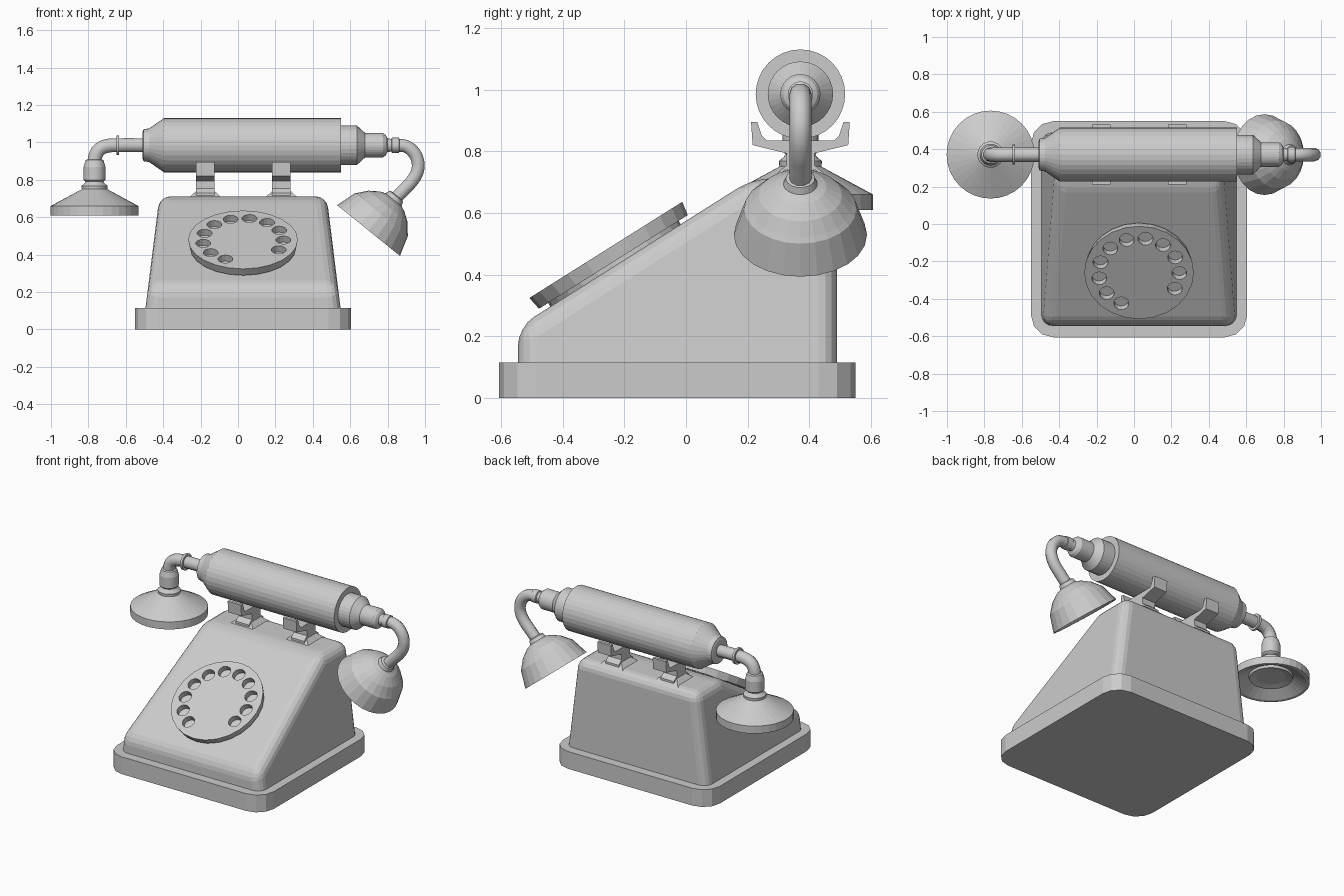
import bpy, bmesh
from math import pi, sin, cos, atan, radians
from mathutils import Vector, Matrix

if "Cube" in bpy.data.objects:
    bpy.data.objects.remove(bpy.data.objects["Cube"])

CX = 0.027                         # centre line of base and body
AY, AZ = 0.371, 0.985              # handset axis
TILT = atan(0.629)                 # slope of the body front


def finish(name, bm, matrix=None):
    bmesh.ops.recalc_face_normals(bm, faces=bm.faces[:])
    me = bpy.data.meshes.new(name)
    bm.to_mesh(me)
    bm.free()
    ob = bpy.data.objects.new(name, me)
    bpy.context.collection.objects.link(ob)
    if matrix:
        ob.matrix_world = matrix
    return ob


def lathe(name, profile, origin, axis, segs):
    """Closed solid of revolution; profile is (distance along axis, radius)."""
    bm = bmesh.new()
    rings = [[bm.verts.new((r * cos(2 * pi * i / segs), r * sin(2 * pi * i / segs), t))
              for i in range(segs)] for t, r in profile]
    for a, b in zip(rings, rings[1:]):
        for i in range(segs):
            j = (i + 1) % segs
            bm.faces.new((a[i], a[j], b[j], b[i]))
    bm.faces.new(rings[0])
    bm.faces.new(rings[-1])
    rot = Vector(axis).to_track_quat('Z', 'Y').to_matrix().to_4x4()
    return finish(name, bm, Matrix.Translation(origin) @ rot)


def prism(profile, x0, x1, bm):
    """Extrude a (y, z) profile along x."""
    a = [bm.verts.new((x0, y, z)) for y, z in profile]
    b = [bm.verts.new((x1, y, z)) for y, z in profile]
    bm.faces.new(a)
    bm.faces.new(b)
    n = len(profile)
    for i in range(n):
        j = (i + 1) % n
        bm.faces.new((a[i], a[j], b[j], b[i]))


def tube(name, points, radius):
    """Round pipe through (x, z) points on the handset plane."""
    cu = bpy.data.curves.new(name, 'CURVE')
    cu.dimensions = '3D'
    cu.bevel_depth, cu.bevel_resolution, cu.resolution_u = radius, 3, 5
    cu.use_fill_caps = True
    sp = cu.splines.new('BEZIER')
    sp.bezier_points.add(len(points) - 1)
    for p, (x, z) in zip(sp.bezier_points, points):
        p.co = (x, AY, z)
        p.handle_left_type = p.handle_right_type = 'AUTO'
    ob = bpy.data.objects.new(name, cu)
    bpy.context.collection.objects.link(ob)
    bpy.ops.object.select_all(action='DESELECT')
    ob.select_set(True)
    bpy.context.view_layer.objects.active = ob
    bpy.ops.object.convert(target='MESH')
    bpy.ops.object.shade_smooth_by_angle(angle=radians(40))


# Base plinth with rounded corners
bm = bmesh.new()
prism([(-0.606, 0), (0.55, 0), (0.55, 0.115), (-0.606, 0.115)], CX - 0.578, CX + 0.578, bm)
upright = [e for e in bm.edges if abs(e.verts[0].co.z - e.verts[1].co.z) > 0.1]
bmesh.ops.bevel(bm, geom=upright, offset=0.12, segments=3, profile=0.5, affect='EDGES')
finish("base", bm)

# Sloped body, narrowing towards the top, with soft edges
bm = bmesh.new()
prism([(-0.545, 0.11), (-0.545, 0.23), (0.218, 0.712), (0.49, 0.712), (0.49, 0.11)], -1, 1, bm)
for v in bm.verts:
    v.co.x = CX + v.co.x * (0.522 - 0.075 * (v.co.z - 0.11) / 0.602)
soft = [e for e in bm.edges if max(v.co.z for v in e.verts) > 0.12]
bmesh.ops.bevel(bm, geom=soft, offset=0.06, segments=4, profile=0.5, affect='EDGES')
finish("body", bm)

# Dial: finger wheel on a smaller seat, with eleven finger holes
normal = Vector((0, -sin(TILT), cos(TILT)))
seat = Vector((CX, -0.26, 0.48)) - normal * 0.06
lathe("dial_seat", [(-0.02, 0.25), (0.02, 0.25)], seat, normal, 24)
frame = Matrix.Translation(seat) @ Matrix.Rotation(TILT, 4, 'X')
bm = bmesh.new()
bmesh.ops.create_cone(bm, cap_ends=True, segments=24, radius1=0.285, radius2=0.293, depth=0.046,
                      matrix=Matrix.Translation((0, 0, 0.037)))
dial = finish("dial_wheel", bm, frame)
bm = bmesh.new()
for i in range(11):
    a = radians(-28 + 27.2 * i)
    bmesh.ops.create_cone(bm, cap_ends=True, segments=14, radius1=0.04, radius2=0.04, depth=0.08,
                          matrix=Matrix.Translation((0.216 * cos(a), 0.216 * sin(a), 0.062)))
cutter = finish("dial_hole_cutter", bm, frame)
cutter.hide_render = True
mod = dial.modifiers.new("holes", 'BOOLEAN')
mod.operation, mod.object, mod.solver = 'DIFFERENCE', cutter, 'EXACT'
bpy.context.view_layer.objects.active = dial
bpy.ops.object.modifier_apply(modifier=mod.name)
bpy.data.objects.remove(cutter)

# Two cradle forks with flared feet
half = [(0.11, 0.835), (0.125, 0.85), (0.14, 0.895), (0.16, 0.895), (0.155, 0.82),
        (0.045, 0.793), (0.045, 0.755), (0.075, 0.73), (0.075, 0.70)]
fork = [(AY + y, z) for y, z in half] + [(AY - y, z) for y, z in reversed(half)]
for side, x in (("left", -0.175), ("right", 0.232)):
    bm = bmesh.new()
    prism(fork, x - 0.049, x + 0.049, bm)
    finish("cradle_" + side, bm)
    bm = bmesh.new()
    bmesh.ops.create_cone(bm, cap_ends=True, segments=4, radius1=0.125, radius2=0.07, depth=0.035,
                          matrix=Matrix.Translation((x, AY, 0.722)) @ Matrix.Rotation(pi / 4, 4, 'Z'))
    finish("cradle_foot_" + side, bm)

# Handset grip
lathe("handset_grip", [(-0.51, 0.07), (-0.505, 0.085), (-0.475, 0.09), (-0.395, 0.145), (0.55, 0.145),
                       (0.55, 0.106), (0.635, 0.106), (0.68, 0.065), (0.775, 0.065), (0.79, 0.055),
                       (0.8, 0.036), (0.82, 0.034), (0.823, 0.041), (0.86, 0.041), (0.865, 0.03)],
      (0, AY, AZ), (1, 0, 0), 32)

# Earpiece arm with its collar, and the earpiece with a recessed underside
tube("earpiece_arm", [(-0.49, AZ), (-0.64, AZ), (-0.69, 0.983), (-0.738, 0.965),
                      (-0.763, 0.925), (-0.767, 0.86)], 0.039)
lathe("earpiece_collar", [(-0.65, 0.04), (-0.65, 0.053), (-0.635, 0.053), (-0.635, 0.04)],
      (0, AY, AZ), (1, 0, 0), 20)
lathe("earpiece", [(0.65, 0.09), (0.64, 0.13), (0.655, 0.135), (0.61, 0.215), (0.61, 0.235),
                   (0.66, 0.235), (0.75, 0.068), (0.768, 0.07), (0.78, 0.055), (0.79, 0.048),
                   (0.80, 0.058), (0.87, 0.058), (0.905, 0.048), (0.91, 0.038)],
      (-0.767, AY, 0), (0, 0, 1), 32)

# Mouthpiece arm and tilted mouthpiece bell
tube("mouthpiece_arm", [(0.85, AZ), (0.895, 0.98), (0.937, 0.95), (0.961, 0.90), (0.96, 0.85),
                        (0.935, 0.80), (0.89, 0.75), (0.83, 0.688)], 0.036)
lathe("mouthpiece", [(0.055, 0.10), (0.045, 0.13), (0.055, 0.135), (0, 0.205), (0, 0.216),
                     (0.11, 0.182), (0.125, 0.168), (0.165, 0.135), (0.2, 0.085), (0.212, 0.055),
                     (0.235, 0.047), (0.24, 0.036)],
      (0.698, AY, 0.529), (0.63, 0, 0.78), 24)
